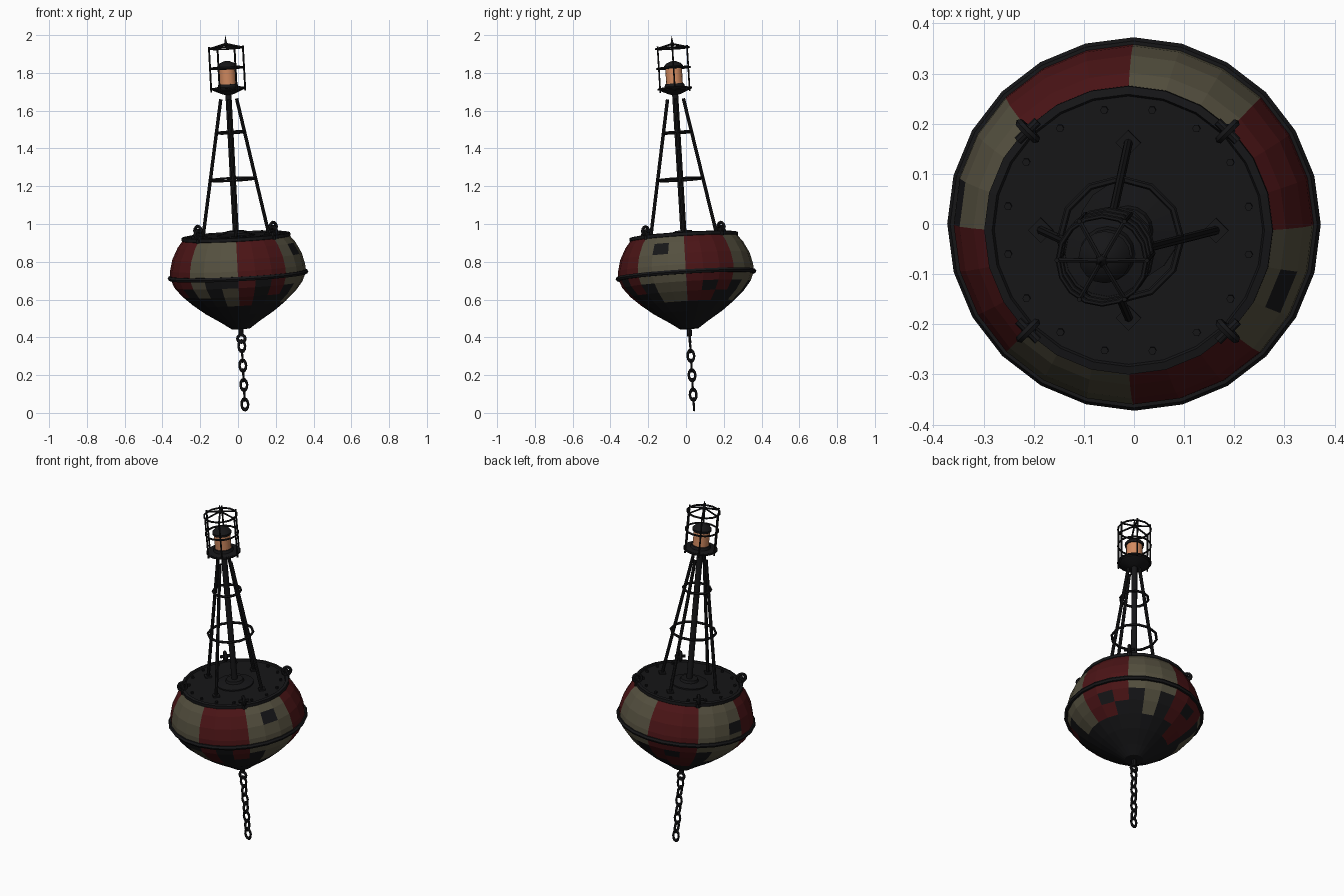
import bpy, bmesh
from math import cos, sin, pi, tau
from mathutils import Matrix, Vector

if "Cube" in bpy.data.objects:
    bpy.data.objects.remove(bpy.data.objects["Cube"])


def material(name, rgb):
    m = bpy.data.materials.new(name)
    m.use_nodes = True
    m.diffuse_color = (*rgb, 1)
    m.node_tree.nodes["Principled BSDF"].inputs["Base Color"].default_value = (*rgb, 1)
    return m


RED = material("faded red paint", (0.07, 0.007, 0.008))
CREAM = material("dirty cream paint", (0.09, 0.08, 0.05))
BLACK = material("black iron", (0.008, 0.008, 0.009))
AMBER = material("amber glass", (0.65, 0.26, 0.12))

# The whole buoy leans; heights below are measured along its axis from the waterline
AXIS = Vector((-0.053, -0.06, 1))
LEAN = Matrix.Translation((0, 0, 0.73)) @ Vector((0, 0, 1)).rotation_difference(AXIS).to_matrix().to_4x4()


def lathe(bm, profile, segs, matrix=Matrix(), closed=False, pick=None):
    """Spin (radius, height) points about z; pick(row, seg) gives a material index."""
    rings = [[bm.verts.new(matrix @ Vector((r * cos(tau * i / segs), r * sin(tau * i / segs), h)))
              for i in range(segs)] for r, h in profile]
    pairs = list(zip(rings, rings[1:] + rings[:1]))
    for row, (a, b) in enumerate(pairs if closed else pairs[:-1]):
        for i in range(segs):
            j = (i + 1) % segs
            f = bm.faces.new((a[i], a[j], b[j], b[i]))
            if pick:
                f.material_index = pick(row, i)


def torus(bm, major, minor, matrix=Matrix(), segs=24, sides=6):
    loop = [(major + minor * cos(tau * k / sides), minor * sin(tau * k / sides)) for k in range(sides)]
    lathe(bm, loop, segs, matrix, closed=True)


def rod(bm, a, b, radius, sides=8):
    a, b = Vector(a), Vector(b)
    turn = Vector((0, 0, 1)).rotation_difference(b - a).to_matrix().to_4x4()
    n = (b - a).length
    lathe(bm, [(0, 0), (radius, 0), (radius, n), (0, n)], sides, Matrix.Translation(a) @ turn)


def polar(r, angle, h):
    return Vector((r * cos(angle), r * sin(angle), h))


def up(h):
    return Matrix.Translation((0, 0, h))


def finish(name, bm, *mats, smooth=True):
    bmesh.ops.remove_doubles(bm, verts=bm.verts, dist=1e-5)
    bmesh.ops.recalc_face_normals(bm, faces=bm.faces)
    bm.transform(LEAN)
    mesh = bpy.data.meshes.new(name)
    bm.to_mesh(mesh)
    bm.free()
    for m in mats:
        mesh.materials.append(m)
    ob = bpy.data.objects.new(name, mesh)
    bpy.context.collection.objects.link(ob)
    if smooth:
        bpy.ops.object.select_all(action='DESELECT')
        ob.select_set(True)
        bpy.context.view_layer.objects.active = ob
        bpy.ops.object.shade_smooth_by_angle(angle=0.7)


# Hull: red and cream stripes, ragged black bottom, a few bare patches
PAINT_DEPTH = "332131344133221200302133"
PATCHES = {(22, 1), (11, 2), (1, 5), (7, 5)}
FLAKES = {(17, 5), (17, 6)}


def hull_paint(row, seg):
    painted = row < 4 + int(PAINT_DEPTH[seg]) or (seg, row) in FLAKES
    if not painted or (seg, row) in PATCHES:
        return 2
    return seg // 3 % 2


bm = bmesh.new()
lathe(bm, [(0.28, 0.2), (0.312, 0.16), (0.343, 0.10), (0.358, 0.04), (0.36, 0), (0.34, -0.05),
           (0.30, -0.1), (0.245, -0.15), (0.18, -0.2), (0.10, -0.25), (0.05, -0.285), (0, -0.288)],
      24, pick=hull_paint)
finish("hull", bm, RED, CREAM, BLACK, smooth=False)

# Belt around the waterline
bm = bmesh.new()
torus(bm, 0.36, 0.013)
finish("waterline_belt", bm, BLACK)

# Deck with raised rim, bolts and mast flange
bm = bmesh.new()
lathe(bm, [(0.28, 0.19), (0.288, 0.195), (0.288, 0.212), (0.272, 0.215), (0.268, 0.207), (0, 0.207)], 24)
lathe(bm, [(0.1, 0.2), (0.1, 0.214), (0.05, 0.222), (0.045, 0.235), (0, 0.235)], 16)
for i in range(16):
    p = polar(0.245, tau * (i + 0.5) / 16, 0.2)
    rod(bm, p, p + Vector((0, 0, 0.018)), 0.008, 6)
finish("deck", bm, BLACK, smooth=False)

# Lifting lugs: upright eye with a cross pin
bm = bmesh.new()
for i in range(4):
    a = tau * (i + 0.5) / 4
    c = polar(0.282, a, 0.235)
    side = polar(0.028, a + pi / 2, 0)
    torus(bm, 0.022, 0.009, Matrix.Translation(c) @ Matrix.Rotation(a, 4, 'Z') @ Matrix.Rotation(pi / 2, 4, 'X'), 12)
    rod(bm, c - side, c + side, 0.009)
    rod(bm, polar(0.28, a, 0.19), c, 0.014)
finish("lifting_lugs", bm, BLACK)

# Mast
bm = bmesh.new()
rod(bm, (0, 0, 0.2), (0, 0, 0.98), 0.016, 12)
finish("mast", bm, BLACK)

# Sloping tower legs with foot plates, and the hoops that brace them
bm = bmesh.new()
for i in range(4):
    a = tau * i / 4
    rod(bm, polar(0.175, a, 0.207), polar(0.042, a, 0.935), 0.009)
    rod(bm, polar(0.175, a, 0.2), polar(0.175, a, 0.216), 0.025, 4)
finish("tower_legs", bm, BLACK)
bm = bmesh.new()
for radius, h in ((0.121, 0.508), (0.075, 0.757)):
    torus(bm, radius, 0.007, up(h), 12)
finish("tower_hoops", bm, BLACK)

# Lantern: dish base, amber lens, domed cap
bm = bmesh.new()
lathe(bm, [(0, 0.955), (0.03, 0.96), (0.08, 0.982), (0.085, 0.995), (0.055, 1.0), (0.05, 1.015), (0, 1.015)], 16)
finish("lantern_base", bm, BLACK)
bm = bmesh.new()
lathe(bm, [(0, 1.01), (0.044, 1.01), (0.044, 1.105), (0, 1.105)], 16)
finish("lantern_lens", bm, AMBER)
bm = bmesh.new()
lathe(bm, [(0, 1.095), (0.05, 1.095), (0.052, 1.108), (0.038, 1.125), (0.015, 1.135), (0, 1.137)], 16)
finish("lantern_cap", bm, BLACK)

# Cage around the lantern with a spiked top
bm = bmesh.new()
for h in (0.99, 1.1, 1.205):
    torus(bm, 0.088, 0.005, up(h), 16)
for i in range(6):
    a = tau * i / 6
    rod(bm, polar(0.09, a, 0.975), polar(0.09, a, 1.215), 0.005, 6)
    rod(bm, polar(0.088, a, 1.205), (0, 0, 1.228), 0.005, 6)
lathe(bm, [(0, 1.21), (0.014, 1.222), (0.007, 1.235), (0, 1.273)], 8)
finish("lantern_cage", bm, BLACK)

# Mooring eye and chain of alternating links
bm = bmesh.new()
rod(bm, (0, 0, -0.275), (0, 0, -0.325), 0.013)
torus(bm, 0.02, 0.008, up(-0.338) @ Matrix.Rotation(pi / 2, 4, 'X'), 12)
finish("mooring_eye", bm, BLACK)
bm = bmesh.new()
for i in range(7):
    spin = Matrix.Rotation(pi / 2 * (i % 2), 4, 'Z')
    stretch = Matrix.Diagonal((1, 1, 1.6, 1))
    torus(bm, 0.0175, 0.0065, up(-0.378 - 0.0515 * i) @ spin @ stretch @ Matrix.Rotation(pi / 2, 4, 'X'), 12)
finish("mooring_chain", bm, BLACK)
